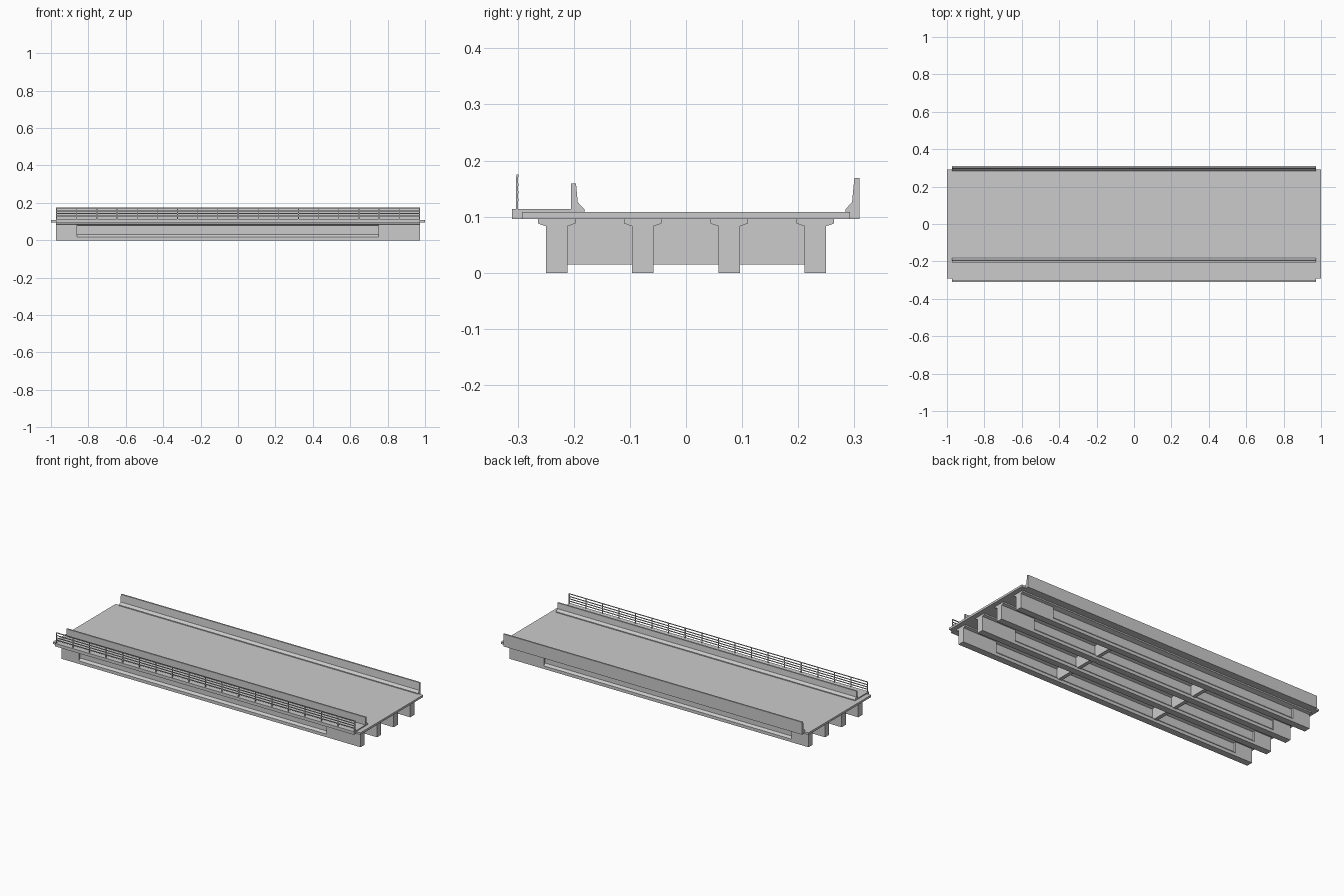
import bpy, bmesh

if "Cube" in bpy.data.objects:
    bpy.data.objects.remove(bpy.data.objects["Cube"])

L = 0.972  # half length of the span


def sweep(bm, profile, x0, x1, caps=True):
    """Extrude a closed (y, z) profile along x."""
    a = [bm.verts.new((x0, y, z)) for y, z in profile]
    b = [bm.verts.new((x1, y, z)) for y, z in profile]
    n = len(profile)
    for i in range(n):
        j = (i + 1) % n
        bm.faces.new((a[i], a[j], b[j], b[i]))
    if caps:
        bm.faces.new(a[::-1])
        bm.faces.new(b)


def box(bm, x0, x1, y0, y1, z0, z1):
    sweep(bm, [(y0, z0), (y1, z0), (y1, z1), (y0, z1)], x0, x1)


def finish(name, bm):
    bmesh.ops.recalc_face_normals(bm, faces=bm.faces[:])
    me = bpy.data.meshes.new(name)
    bm.to_mesh(me)
    bm.free()
    ob = bpy.data.objects.new(name, me)
    bpy.context.collection.objects.link(ob)
    return ob


def mirrored(half, yc):
    """Complete a half section and centre it at yc."""
    return [(yc + y, z) for y, z in half] + [(yc - y, z) for y, z in reversed(half)]


# Girders: solid T-shaped end blocks, I-shaped middle
block = [(0.0192, 0), (0.0192, 0.083), (0.0335, 0.088), (0.0335, 0.096)]
beam = [(0.0192, 0), (0.0192, 0.018), (0.008, 0.03), (0.008, 0.079),
        (0.0192, 0.083), (0.0335, 0.088), (0.0335, 0.096)]
centres = [-0.2305, -0.077, 0.077, 0.2305]
for k, yc in enumerate(centres):
    bm = bmesh.new()
    sweep(bm, mirrored(block, yc), -L, -0.86)
    sweep(bm, mirrored(beam, yc), -0.86, 0.75, caps=False)
    sweep(bm, mirrored(block, yc), 0.75, L)
    finish(f"girder_{k + 1}", bm)

# Cross diaphragms between neighbouring girders at the third points
bm = bmesh.new()
for x in (-0.322, 0.322):
    for ya, yb in zip(centres, centres[1:]):
        box(bm, x - 0.011, x + 0.011, ya + 0.006, yb - 0.006, 0.0145, 0.0955)
finish("diaphragms", bm)

# Road deck slab
bm = bmesh.new()
box(bm, -1, 1, -0.292, 0.292, 0.096, 0.108)
finish("deck", bm)

# Footway with its traffic barrier on the front side
bm = bmesh.new()
sweep(bm, [(-0.31, 0.096), (-0.292, 0.096), (-0.292, 0.108), (-0.181, 0.108),
           (-0.181, 0.113), (-0.193, 0.126), (-0.196, 0.159), (-0.205, 0.159),
           (-0.205, 0.114), (-0.31, 0.114)], -L, L)
finish("footway_and_barrier", bm)

# Taller barrier along the back edge
bm = bmesh.new()
sweep(bm, [(0.309, 0.096), (0.292, 0.096), (0.292, 0.108), (0.284, 0.108),
           (0.284, 0.113), (0.296, 0.126), (0.300, 0.169), (0.309, 0.169)], -L, L)
finish("back_barrier", bm)

# Footway railing: evenly spaced posts and horizontal rails
bm = bmesh.new()
R = 0.002
for i in range(19):
    x = -L + R + i * (2 * L - 2 * R) / 18
    box(bm, x - R, x + R, -0.303, -0.299, 0.113, 0.172)
finish("railing_posts", bm)
bm = bmesh.new()
for z in (0.130, 0.1435, 0.157, 0.173):
    box(bm, -L, L, -0.3025, -0.2985, z - R, z + R)
finish("railing_rails", bm)
